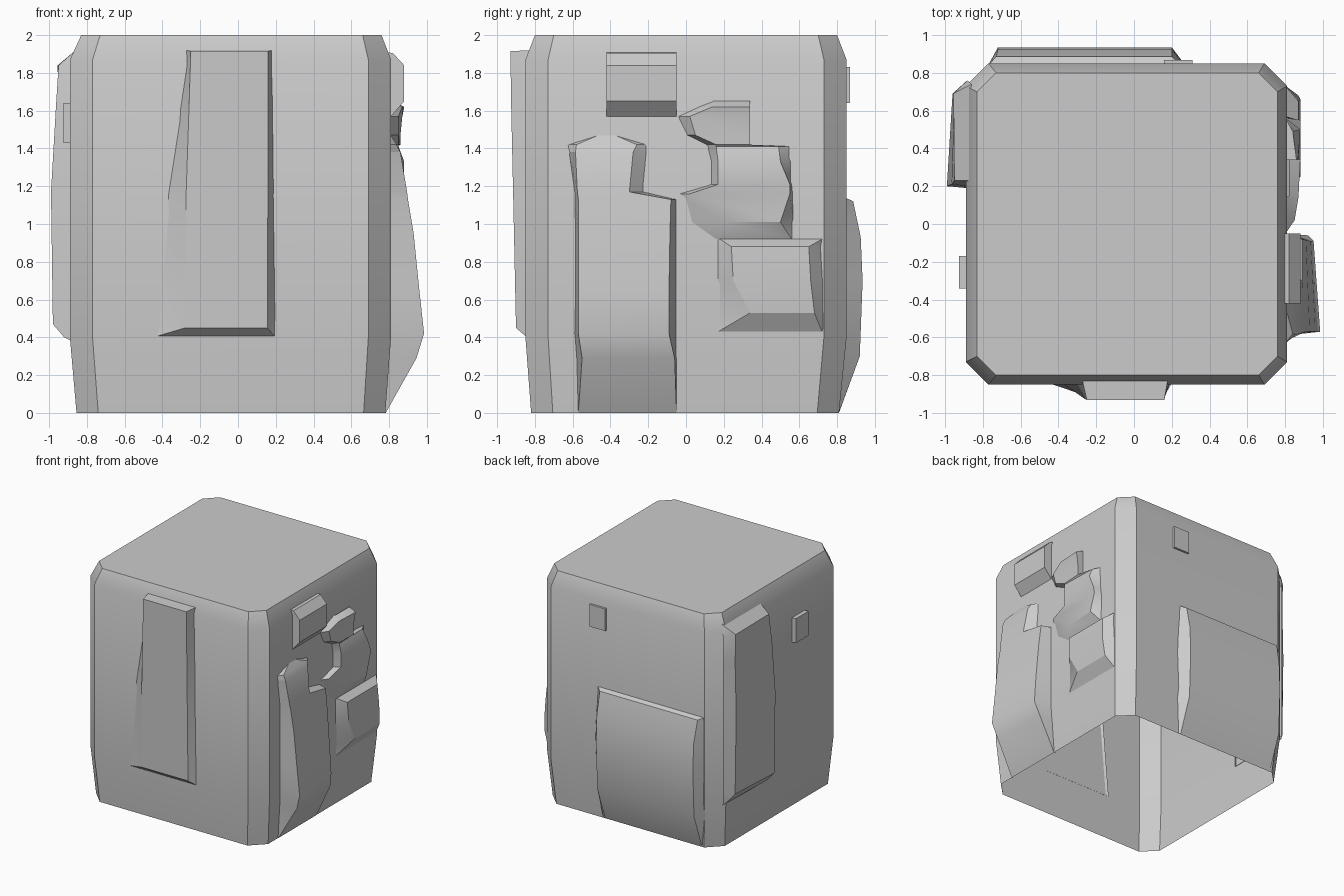
import bpy, bmesh, math

stone = bpy.data.materials.new("grey stone")
stone.diffuse_color = (0.6, 0.6, 0.6, 1)


def finish(name, bm, angle=30):
    bmesh.ops.remove_doubles(bm, verts=bm.verts, dist=0.0005)
    bmesh.ops.recalc_face_normals(bm, faces=bm.faces)
    me = bpy.data.meshes.new(name)
    bm.to_mesh(me)
    bm.free()
    me.materials.append(stone)
    ob = bpy.data.objects.new(name, me)
    bpy.context.collection.objects.link(ob)
    bpy.ops.object.select_all(action='DESELECT')
    ob.select_set(True)
    bpy.context.view_layer.objects.active = ob
    bpy.ops.object.shade_smooth_by_angle(angle=math.radians(angle))


# Main block: octagonal rings, open underneath
def ring(bm, z, x0, x1, y0, y1, c):
    pts = [(x0 + c, y0), (x1 - c, y0), (x1, y0 + c), (x1, y1 - c),
           (x1 - c, y1), (x0 + c, y1), (x0, y1 - c), (x0, y0 + c)]
    return [bm.verts.new((x, y, z)) for x, y in pts]


bm = bmesh.new()
rings = [ring(bm, 0, -.855, .78, -.82, .81, .115),
         ring(bm, .4, -.89, .81, -.85, .85, .12),
         ring(bm, 1.87, -.89, .81, -.85, .85, .12),
         ring(bm, 2, -.83, .76, -.80, .80, .10)]
for a, b in zip(rings, rings[1:]):
    for i in range(8):
        j = (i + 1) % 8
        bm.faces.new((a[i], a[j], b[j], b[i]))
bm.faces.new(rings[-1])
finish("block", bm)

# Walls: distance from the centre, and mapping (along, out) -> (x, y)
WALLS = {"front": (.85, lambda u, d: (u, -d)), "back": (.85, lambda u, d: (u, d)),
         "right": (.81, lambda u, d: (d, u)), "left": (.89, lambda u, d: (-d, u))}


# Raised slab: rows of (z, base_a, face_a, face_b, base_b, out_a, out_b)
def slab(name, wall, rows):
    dist, place = WALLS[wall]
    bm = bmesh.new()
    grid = []
    for z, ba, fa, fb, bb, oa, ob in rows:
        base = dist - .008 - .033 * max(0, 1 - z / .4) - .45 * max(0, z - 1.87)
        row = [(ba, base), (fa, max(oa, base)), (fb, max(ob, base)), (bb, base)]
        grid.append([bm.verts.new((*place(u, d), z)) for u, d in row])
    for r, s in zip(grid, grid[1:]):
        for i in range(3):
            bm.faces.new((r[i], r[i + 1], s[i + 1], s[i]))
    finish(name, bm, 25)


slab("front_panel", "front", [
    (1.92, -.275, -.275, .18, .18, 0, 0),
    (1.915, -.275, -.25, .16, .18, .93, .93),
    (1.60, -.31, -.26, .16, .185, .925, .925),
    (1.15, -.38, -.275, .158, .19, .915, .915),
    (.45, -.44, -.28, .155, .20, .90, .90),
    (.40, -.45, -.45, .20, .20, 0, 0)])

slab("left_panel", "left", [
    (1.92, .23, .23, .74, .74, 0, 0),
    (1.84, .22, .23, .69, .76, .95, .955),
    (1.60, .20, .21, .69, .76, .965, .95),
    (1.17, .19, .20, .69, .76, .99, .96),
    (.47, .19, .20, .69, .76, .98, .95),
    (.40, .19, .20, .73, .76, .92, .90),
    (.38, .19, .19, .76, .76, 0, 0)])

slab("back_panel", "back", [
    (1.14, -.77, -.77, .25, .25, 0, 0),
    (1.12, -.77, -.73, .20, .25, .885, .885),
    (.93, -.77, -.72, .20, .26, .925, .925),
    (.70, -.77, -.72, .20, .27, .935, .935),
    (.30, -.77, -.72, .20, .26, .92, .92),
    (0, -.74, -.72, .20, .22, .81, .81)])

slab("right_upper_block", "right", [
    (1.91, -.42, -.42, -.05, -.05, 0, 0),
    (1.905, -.42, -.42, -.05, -.05, .82, .82),
    (1.84, -.42, -.42, -.05, -.05, .88, .88),
    (1.65, -.42, -.42, -.05, -.05, .88, .88),
    (1.57, -.42, -.42, -.05, -.05, .81, .81)])

slab("right_tall_slab", "right", [
    (1.48, -.44, -.44, -.40, -.40, 0, 0),
    (1.42, -.63, -.58, -.26, -.20, .84, .84),
    (1.38, -.62, -.585, -.28, -.20, .86, .86),
    (1.17, -.59, -.575, -.30, -.22, .895, .89),
    (1.13, -.59, -.57, -.08, -.05, .90, .89),
    (.95, -.585, -.57, -.085, -.05, .93, .91),
    (.65, -.585, -.57, -.09, -.05, .96, .935),
    (.42, -.59, -.57, -.09, -.05, .985, .95),
    (.29, -.58, -.55, -.06, -.05, .945, .92),
    (0, -.57, -.57, -.05, -.05, .782, .782)])

slab("right_stepped_slab", "right", [
    (1.65, .14, .15, .34, .34, .82, .82),
    (1.62, .06, .14, .34, .34, .87, .88),
    (1.57, -.05, .02, .34, .34, .85, .87),
    (1.47, .0, .05, .34, .34, .85, .86),
    (1.42, .10, .16, .34, .34, .85, .86),
    (1.41, .11, .16, .49, .56, .85, .84),
    (1.33, .13, .17, .50, .56, .86, .88),
    (1.21, .13, .17, .55, .56, .86, .88),
    (1.16, -.04, .02, .55, .565, .85, .87),
    (1.01, .0, .20, .50, .57, .85, .87),
    (.92, .15, .16, .56, .57, .81, .81)])

slab("right_lower_slab", "right", [
    (.92, .16, .18, .72, .72, .81, .81),
    (.88, .16, .24, .65, .72, .87, .87),
    (.70, .16, .25, .66, .73, .88, .88),
    (.53, .16, .34, .68, .73, .87, .87),
    (.43, .16, .17, .72, .73, .81, .81)])


# Small square chips
def chip(name, wall, a, b, z0, z1, out):
    slab(name, wall, [(z1, a, a, b, b, 0, 0), (z1, a, a, b, b, out, out),
                      (z0, a, a, b, b, out, out), (z0, a, a, b, b, 0, 0)])


chip("left_chip", "left", -.34, -.17, 1.43, 1.64, .925)
chip("back_chip", "back", .16, .31, 1.64, 1.83, .868)
